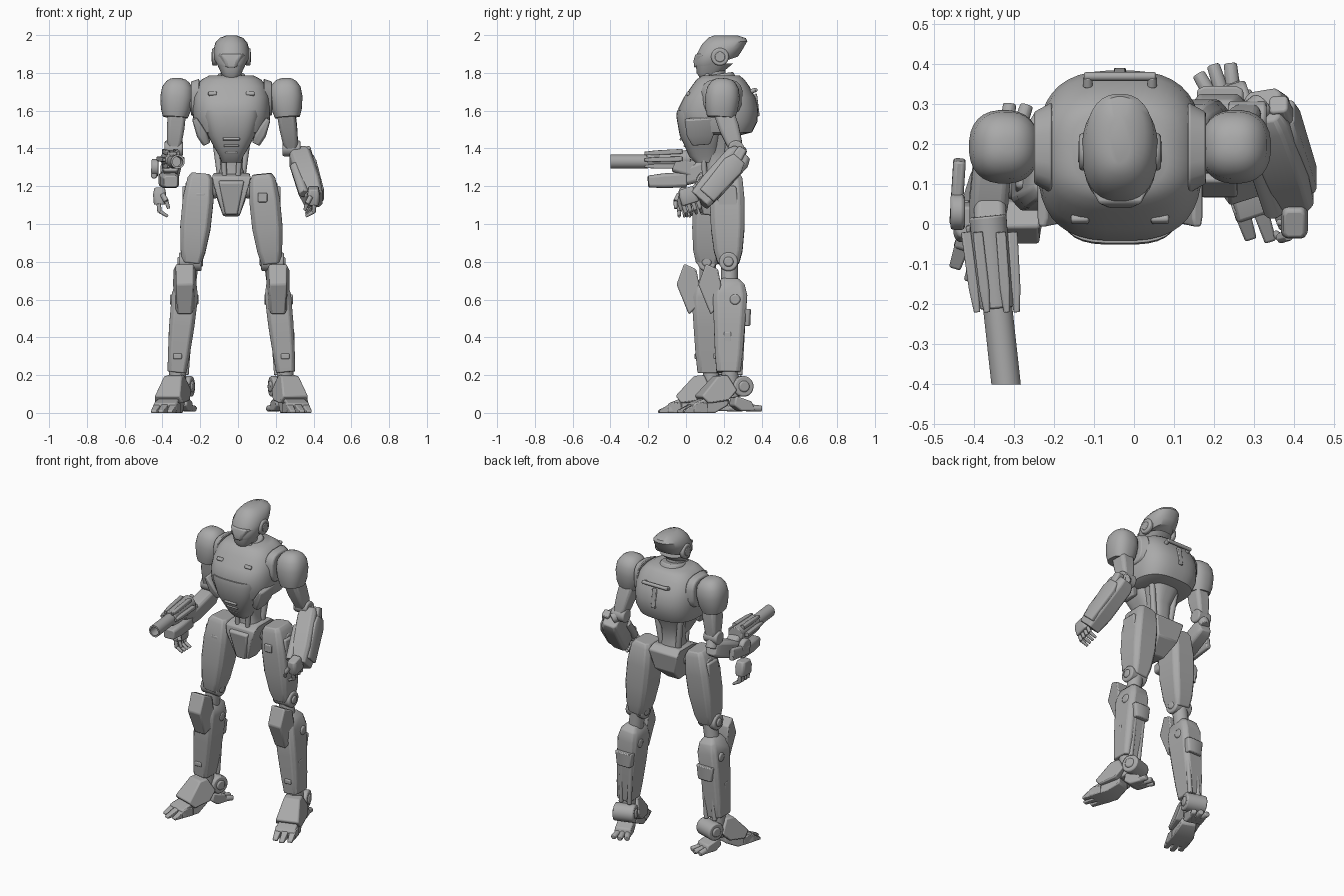
import bpy, bmesh, math
from mathutils import Matrix, Vector

if "Cube" in bpy.data.objects:
    bpy.data.objects.remove(bpy.data.objects["Cube"])

grey = bpy.data.materials.new("plain grey")
grey.use_nodes = True
GREY = (0.40, 0.40, 0.40, 1)
grey.diffuse_color = GREY
grey.node_tree.nodes["Principled BSDF"].inputs["Base Color"].default_value = GREY

BASE = Matrix.Translation((-0.035, 0, 0))      # body axis sits slightly right of centre
MIRROR = {s: BASE @ Matrix.Diagonal((s, 1, 1, 1)) for s in (1, -1)}


def finish(name, bm, mat, bevel=0.0, angle=35):
    bm.transform(mat)
    bmesh.ops.recalc_face_normals(bm, faces=bm.faces)
    me = bpy.data.meshes.new(name)
    bm.to_mesh(me)
    bm.free()
    ob = bpy.data.objects.new(name, me)
    bpy.context.collection.objects.link(ob)
    me.materials.append(grey)
    if bevel:
        m = ob.modifiers.new("bevel", "BEVEL")
        m.width, m.segments, m.limit_method = bevel, 2, 'ANGLE'
    bpy.ops.object.select_all(action='DESELECT')
    ob.select_set(True)
    bpy.context.view_layer.objects.active = ob
    bpy.ops.object.shade_smooth_by_angle(angle=math.radians(angle))
    return ob


def skin(bm, rings):
    """Bridge rings of points and cap both ends."""
    vs = [[bm.verts.new(p) for p in r] for r in rings]
    n = len(vs[0])
    for a, b in zip(vs, vs[1:]):
        for i in range(n):
            bm.faces.new((a[i], a[(i + 1) % n], b[(i + 1) % n], b[i]))
    bm.faces.new(vs[0][::-1])
    bm.faces.new(vs[-1])


def ring(cx, cy, z, hx, hy, n, p, slope=0.0):
    out = []
    for i in range(n):
        a = 2 * math.pi * (i + 0.5) / n
        c, s = math.cos(a), math.sin(a)
        x = math.copysign(abs(c) ** (2 / p), c) * hx
        y = math.copysign(abs(s) ** (2 / p), s) * hy
        out.append((cx + x, cy + y, z + slope * y))
    return out


def shell(name, secs, n=32, p=2.5, angle=40):
    """Stacked sections: z, half width, front y, back y, optional slope."""
    bm = bmesh.new()
    skin(bm, [ring(0, (s[2] + s[3]) / 2, s[0], s[1], (s[3] - s[2]) / 2, n, p,
                   s[4] if len(s) > 4 else 0) for s in secs])
    return finish(name, bm, BASE, angle=angle)


def limb(name, p1, p2, secs, mat, n=8, p=5, bevel=0.006):
    """Sections (t, half width, half depth) along a line."""
    p1, p2 = Vector(p1), Vector(p2)
    d = p2 - p1
    z = d.normalized()
    ref = Vector((1, 0, 0)) if abs(z.x) < 0.9 else Vector((0, 1, 0))
    x = (ref - z * ref.dot(z)).normalized()
    rot = Matrix((x, z.cross(x), z)).transposed().to_4x4()
    bm = bmesh.new()
    skin(bm, [ring(0, 0, t * d.length, hx, hy, n, p) for t, hx, hy in secs])
    return finish(name, bm, mat @ Matrix.Translation(p1) @ rot, bevel)


def rod(name, p1, p2, r, mat=BASE, r2=None, n=20, bevel=0.005):
    r2 = r if r2 is None else r2
    return limb(name, p1, p2, [(0, r, r), (1, r2, r2)], mat, n, 2, bevel)


def disc(name, c, r, half, mat=BASE):
    """Round joint turning about the x axis."""
    rod(name, (c[0] - half, c[1], c[2]), (c[0] + half, c[1], c[2]), r, mat, n=24, bevel=0.008)


def box(name, c, size, mat=BASE, tilt=0.0, bevel=0.006):
    bm = bmesh.new()
    bmesh.ops.create_cube(bm, size=1)
    m = Matrix.Translation(c) @ Matrix.Rotation(tilt, 4, 'X') @ Matrix.Diagonal((*size, 1))
    return finish(name, bm, mat @ m, min(bevel, min(size) * 0.3))


def prism(name, pts, hw, mat=BASE, cx=0.0, bevel=0.008):
    """Side profile of (y, z, width factor) points, extruded across x."""
    bm = bmesh.new()
    skin(bm, [[(cx + s * hw * k, y, z) for y, z, k in pts] for s in (-1, 1)])
    return finish(name, bm, mat, bevel)


# Head
shell("helmet", [(1.85, .074, .058, .275, .33), (1.88, .092, .045, .295, .28), (1.92, .095, .056, .31, .17),
                 (1.96, .085, .085, .325, .06), (1.985, .062, .12, .318, -.02), (1.999, .025, .15, .27)], p=2.3)
shell("face", [(1.765, .033, .08, .15), (1.80, .055, .055, .19), (1.85, .078, .053, .25)], p=2.6)
prism("brow_visor", [(.04, 1.865, .45), (.05, 1.90, .8), (.10, 1.90, 1.1), (.10, 1.86, 1.1), (.043, 1.825, .3)], .07)
rod("neck", (0, .165, 1.70), (0, .15, 1.85), .055)
rod("collar", (0, .185, 1.76), (0, .18, 1.795), .085, r2=.07, n=28)
for s in (1, -1):
    disc("ear_disc", (.088, .18, 1.885), .047, .014, MIRROR[s])
    disc("ear_cap", (.10, .18, 1.885), .028, .005, MIRROR[s])
    rod("neck_piston", (.05, .10, 1.74), (.035, .12, 1.82), .014, MIRROR[s])

# Torso
shell("chest", [(1.47, .155, .02, .29), (1.485, .185, -.015, .35), (1.54, .203, -.032, .378), (1.61, .206, -.042, .383),
                (1.67, .204, -.012, .368), (1.73, .188, .03, .335), (1.765, .158, .055, .31), (1.785, .12, .085, .285)],
      n=40, p=2.8)
shell("belly_plate", [(1.325, .05, .05, .16), (1.36, .064, .015, .17), (1.41, .094, -.006, .18),
                      (1.47, .125, -.034, .19), (1.57, .15, -.052, .19), (1.60, .15, -.048, .18)], p=3.2, angle=30)
for i in range(3):
    box("belly_vent", (0, -.026 + .02 * i, 1.45 - .035 * i), (.09 - .012 * i, .012, .016), tilt=-.45)
shell("waist_core", [(1.22, .085, .10, .25), (1.30, .058, .11, .235), (1.38, .065, .10, .24), (1.48, .10, .06, .29)], p=3)
for s in (1, -1):
    m = MIRROR[s]
    rod("waist_piston", (.055, .21, 1.23), (.09, .23, 1.49), .018, m)
    rod("front_piston", (.035, .10, 1.24), (.045, .09, 1.40), .014, m)
    limb("side_vent", (.13, .08, 1.425), (.195, .07, 1.56), [(0, .022, .05), (.4, .03, .075), (1, .014, .08)], m)
    box("chest_slot", (.10, .012, 1.69), (.045, .02, .022), m, tilt=-.6)
    limb("shoulder_collar", (.17, .19, 1.665), (.215, .19, 1.665), [(0, .115, .105), (1, .09, .09)], m, 16, 3)
    rod("bar_mount", (.08, .34, 1.70), (.08, .368, 1.71), .012, m)
rod("back_bar", (-.09, .368, 1.71), (.09, .368, 1.71), .011)
box("spine_plate", (0, .376, 1.63), (.03, .014, .12), tilt=.12)

# Pelvis
prism("pelvis", [(.07, 1.25, 1), (.06, 1.20, .9), (.09, 1.05, .45), (.18, 1.04, .4), (.27, 1.12, .7), (.29, 1.24, 1),
                 (.25, 1.27, .9), (.12, 1.27, .9)], .105)
prism("crotch_plate", [(.045, 1.22, .9), (.075, 1.05, .45), (.10, 1.05, .45), (.09, 1.24, 1)], .072)

# Legs: the right one is set further forward
for s, hy, ky, fy in ((1, .215, .23, .25), (-1, .14, .115, .15)):
    m = MIRROR[s]
    disc("hip_joint", (.125, hy, 1.19), .055, .05, m)
    limb("thigh", (.162, hy, 1.265), (.21, ky - .005, .79), [(0, .052, .07), (.06, .07, .086), (.3, .084, .095),
         (.6, .083, .092), (.86, .068, .078), (1, .052, .058)], m)
    prism("thigh_outer_panel", [(hy - .05, 1.20, 1), (hy + .05, 1.20, 1), (ky + .06, .98, 1), (ky + .03, .92, 1),
          (ky - .03, .92, 1), (ky - .06, 1.0, 1)], .022, m, .238)
    disc("hip_cap", (.232, hy + .01, 1.18), .04, .012, m)
    box("thigh_front_panel", (.165, hy - .088, 1.14), (.05, .02, .05), m)
    rod("knee_strut", (.21, ky, .85), (.235, ky, .66), .045, m)
    disc("knee_joint", (.218, ky - .005, .80), .05, .06, m)
    disc("knee_cap", (.218, ky - .005, .80), .026, .068, m)
    limb("shin", (.237, ky + .005, .71), (.288, fy - .025, .215), [(0, .035, .045), (.06, .06, .078), (.18, .072, .094),
         (.5, .069, .085), (.8, .06, .076), (1, .052, .066)], m)
    prism("knee_guard", [(ky - .165, .68, .75), (ky - .125, .79, .75), (ky - .06, .76, 1), (ky - .045, .68, 1),
          (ky - .06, .56, .95), (ky - .10, .52, .6)], .062, m, .247)
    disc("shin_top_bolt", (.25, ky + .03, .60), .028, .076, m)
    box("shin_side_panel", (.318, ky - .01, .39), (.03, .04, .08), m)
    box("shin_front_panel", (.285, fy - .095, .30), (.045, .02, .03), m)
    limb("calf_block", (.25, ky + .085, .46), (.25, ky + .085, .55), [(0, .05, .026), (1, .06, .03)], m)
    for k in (-1, 1):
        rod("calf_piston", (.27 + .03 * k, fy + .035, .20), (.25 + .03 * k, ky + .07, .47), .014, m)
    # Foot, toes turned outward
    f = m @ Matrix.Translation((.28, fy, 0)) @ Matrix.Rotation(math.radians(18), 4, 'Z')
    rod("ankle_post", (0, -.01, .08), (0, -.02, .25), .045, f)
    disc("ankle_joint", (0, .04, .14), .055, .064, f)
    disc("ankle_cap", (0, .04, .14), .03, .072, f)
    prism("instep", [(-.195, .09, .85), (-.10, .195, .6), (-.045, .20, .6), (.0, .12, .9), (-.05, .065, 1),
          (-.16, .05, 1)], .082, f)
    prism("toe_base", [(-.24, .0, 1), (-.24, .05, .95), (-.15, .085, .85), (-.04, .08, .7), (-.04, .04, .7), (-.12, .0, 1)],
          .066, f)
    for k in (-1, 0, 1):
        prism("toe", [(-.31 + .02 * abs(k), .0, .7), (-.31 + .02 * abs(k), .014, .7), (-.21, .058, 1), (-.16, .05, 1),
              (-.16, .0, 1)], .021, f, k * .045, .005)
        rod("heel_toe", (k * .022, .05, .03), (k * .042, .155 - .01 * abs(k), .022), .021, f, .017, n=10)
    prism("heel", [(-.01, .04, 1), (.0, .09, 1), (.09, .06, 1), (.11, .01, 1), (.03, .01, 1)], .05, f)


def hand(mat):
    """Hanging hand with curled fingers."""
    limb("palm", (0, 0, .06), (0, 0, -.015), [(0, .024, .032), (.4, .03, .043), (1, .026, .042)], mat)
    for i in range(4):
        y = -.034 + .023 * i
        rod("finger_base", (.004, y, -.01), (.0, y, -.048), .0105, mat, n=8, bevel=.002)
        rod("finger_tip", (.0, y, -.044), (-.036, y, -.066), .0095, mat, .007, n=8, bevel=.002)
    rod("thumb_base", (-.012, -.035, .03), (-.03, -.05, .0), .012, mat, n=8, bevel=.002)
    rod("thumb_tip", (-.03, -.05, .0), (-.04, -.05, -.032), .01, mat, .008, n=8, bevel=.002)


# Arms: shoulder pad, upper arm, elbow, forearm
ARMS = {1: ((.318, .265, 1.40), (.355, .295, 1.375), (.437, .07, 1.125), .062, .074),
        -1: ((.305, .205, 1.40), (.31, .235, 1.335), (.335, -.02, 1.245), .05, .054)}
for s, (elbow, f1, f2, w, d) in ARMS.items():
    m = MIRROR[s]
    limb("shoulder_pad", (.297, .185, 1.565), (.281, .20, 1.772), [(0, .066, .074), (.2, .08, .086), (.5, .088, .092),
         (.75, .082, .084), (.9, .062, .064), (.97, .042, .042), (1, .02, .02)], m, 28, 2.4, 0)
    rod("shoulder_axle", (.17, .19, 1.65), (.27, .19, 1.65), .055, m)
    limb("upper_arm", (.285, .19, 1.62), elbow, [(0, .05, .055), (.5, .048, .055), (.8, .042, .046), (1, .034, .038)], m)
    disc("elbow_joint", elbow, .042, .048, m)
    rod("elbow_link", elbow, f1, .035, m)
    limb("forearm", f1, f2, [(0, w * .75, d * .75), (.12, w * .97, d), (.7, w, d), (1, w * .8, d * .85)], m)

# Left forearm armour and hand
L, R = MIRROR[1], MIRROR[-1]
limb("forearm_armour", (.415, .28, 1.345), (.475, .11, 1.15), [(0, .02, .04), (.2, .024, .06), (1, .018, .05)], L)
limb("elbow_guard", (.395, .30, 1.40), (.41, .245, 1.31), [(0, .024, .025), (1, .034, .034)], L)
rod("forearm_tube", (.335, .18, 1.31), (.385, .03, 1.16), .026, L)
hand(L @ Matrix.Translation((.435, .02, 1.125)) @ Matrix.Rotation(.3, 4, 'X') @ Matrix.Scale(1.15, 4))

# Right forearm opened to a gun, with its hand folded down
limb("forearm_end", (.335, .0, 1.235), (.32, -.20, 1.225), [(0, .052, .042), (.6, .05, .04), (1, .038, .032)], R)
disc("forearm_disc", (.405, .03, 1.30), .045, .018, R)
limb("forearm_hatch", (.40, .16, 1.29), (.41, .0, 1.27), [(0, .016, .04), (1, .016, .03)], R)
hand(R @ Matrix.Translation((.38, .005, 1.12)) @ Matrix.Scale(1.2, 4))
limb("gun_mount", (.325, .06, 1.28), (.322, -.06, 1.325), [(0, .04, .045), (1, .045, .05)], R)
rod("gun_body", (.33, .02, 1.345), (.307, -.21, 1.34), .048, R, .043, n=12)
for i in range(6):
    a = i * math.pi / 3
    dx, dz = .058 * math.cos(a), .046 * math.sin(a)
    limb("gun_rib", (.326 + dx, -.02, 1.345 + dz), (.307 + dx * .85, -.22, 1.34 + dz * .85),
         [(0, .013, .013), (.7, .013, .013), (1, .008, .009)], R)
bm = bmesh.new()
radii = ((.037, .20), (.037, .40), (.027, .40), (.027, .30))
skin(bm, [ring(0, 0, t, r, r, 24, 2) for r, t in radii])
finish("gun_barrel", bm, R @ Matrix.Translation((.328, 0, 1.33)) @ Matrix.Rotation(math.pi / 2, 4, 'X')
       @ Matrix.Shear('XY', 4, (-.11, 0)))
